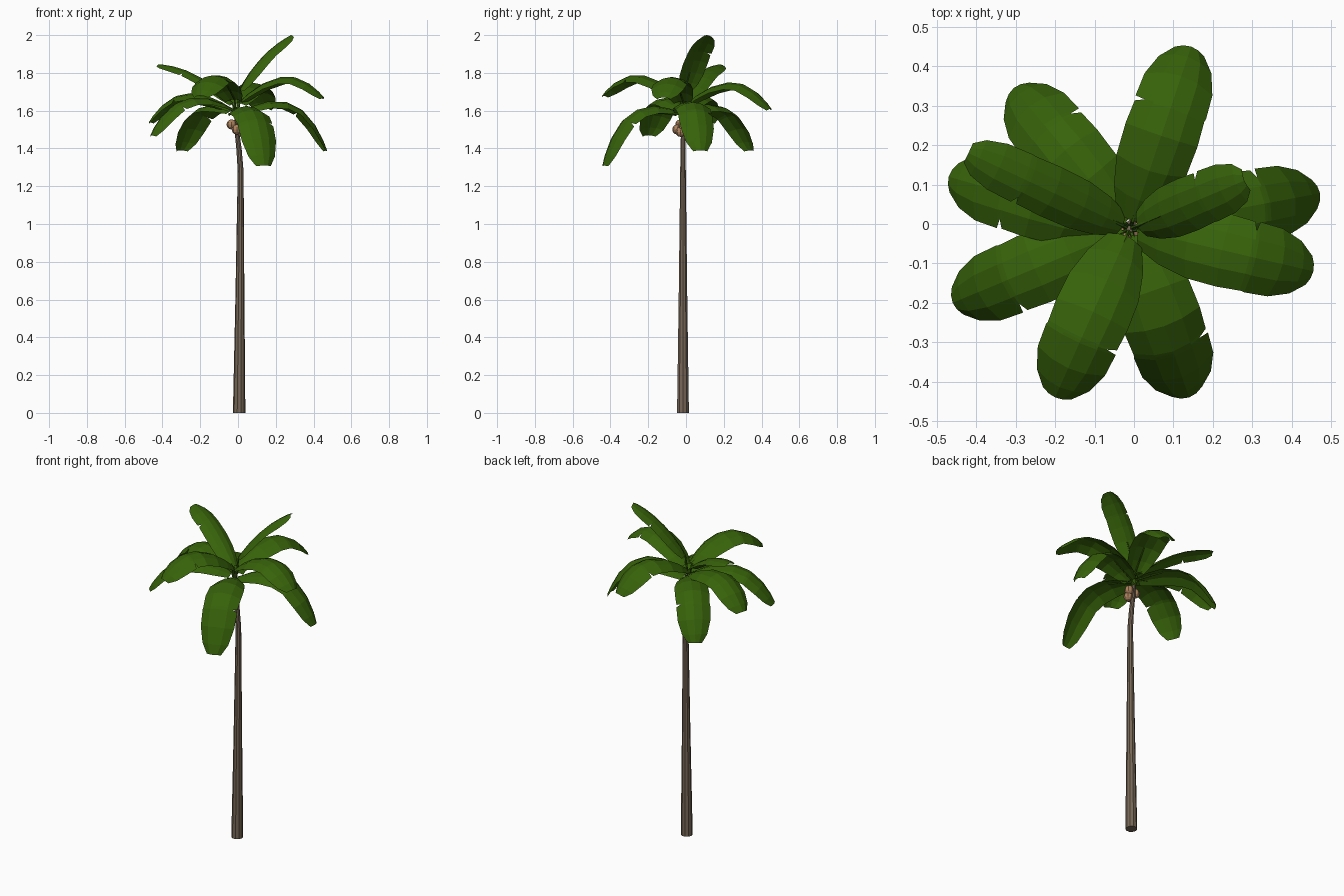
import bpy, bmesh, math
from mathutils import Vector

if "Cube" in bpy.data.objects:
    bpy.data.objects.remove(bpy.data.objects["Cube"])


def material(name, color):
    m = bpy.data.materials.new(name)
    m.diffuse_color = (*color, 1)
    m.use_nodes = True
    m.node_tree.nodes["Principled BSDF"].inputs["Base Color"].default_value = m.diffuse_color
    return m


BARK = material("bark brown", (0.19, 0.14, 0.095))
LEAF = material("leaf green", (0.038, 0.123, 0.003))
NUT = material("coconut tan", (0.42, 0.23, 0.115))


def finish(bm, name, mat):
    me = bpy.data.meshes.new(name)
    bm.to_mesh(me)
    bm.free()
    me.materials.append(mat)
    ob = bpy.data.objects.new(name, me)
    bpy.context.collection.objects.link(ob)
    return ob


def tube(bm, path, sides):
    """Loft rings along path; path holds (centre, radius)."""
    rings = []
    for i, (c, r) in enumerate(path):
        t = path[min(i + 1, len(path) - 1)][0] - path[max(i - 1, 0)][0]
        q = Vector((0, 0, 1)).rotation_difference(t.normalized())
        if i == 0 and c.z < 0.01:
            q.identity()
        rings.append([bm.verts.new(c + q @ Vector((r * math.cos(a), r * math.sin(a), 0)))
                      for a in (2 * math.pi * k / sides for k in range(sides))])
    for a, b in zip(rings, rings[1:]):
        for k in range(sides):
            n = (k + 1) % sides
            bm.faces.new((a[k], a[n], b[n], b[k]))
    bm.faces.new(rings[0][::-1])
    bm.faces.new(rings[-1])


# Trunk: tapered, with a slight bend near the top
bm = bmesh.new()
trunk = [(0.006, -0.016, 0, 0.033), (0.010, -0.016, 0.6, 0.024), (0.014, -0.016, 1.28, 0.0155),
         (0.005, -0.016, 1.40, 0.014), (-0.007, -0.015, 1.50, 0.012), (-0.010, -0.012, 1.60, 0.009)]
tube(bm, [(Vector(p[:3]), p[3]) for p in trunk], 10)
finish(bm, "trunk", BARK)

# Coconuts clustered under the crown
bm = bmesh.new()
for c in [(-0.034, -0.030, 1.527), (-0.006, -0.046, 1.500), (0.018, -0.028, 1.488), (0.022, -0.016, 1.522)]:
    s = bmesh.ops.create_uvsphere(bm, u_segments=8, v_segments=6, radius=0.027)
    bmesh.ops.translate(bm, verts=s["verts"], vec=c)
finish(bm, "coconuts", NUT)

# Leaves: tip x, y, z, blade start z, middle z, middle position, width, torn side
LEAVES = [
    (0.145, 0.45, 1.61, 1.64, 1.75, 0.55, 0.185, 1),
    (-0.305, 0.345, 1.39, 1.60, 1.61, 0.60, 0.185, -1),
    (-0.42, 0.18, 1.845, 1.64, 1.79, 0.50, 0.13, 1),
    (-0.47, 0.12, 1.54, 1.61, 1.69, 0.57, 0.18, 1),
    (-0.46, -0.20, 1.47, 1.61, 1.66, 0.58, 0.18, 1),
    (-0.20, -0.44, 1.68, 1.66, 1.79, 0.53, 0.19, 1),
    (0.14, -0.44, 1.31, 1.59, 1.59, 0.62, 0.195, 1),
    (0.455, -0.12, 1.67, 1.65, 1.78, 0.54, 0.18, 1),
    (0.472, 0.078, 1.39, 1.59, 1.635, 0.60, 0.18, 1),
    (0.28, 0.11, 2.0, 1.71, 1.885, 0.46, 0.135, 1),
]
# Blade rows: distance along the blade, relative width
ROWS = [(0, 0.5), (0.10, 0.8), (0.25, 1.0), (0.44, 1.04), (0.60, 1.0), (0.615, 1.0),
        (0.635, 1.02), (0.80, 0.98), (0.93, 0.76), (1.0, 0.42)]
ACROSS = (-1, -0.5, 0, 0.5, 1)
CROWN = Vector((-0.010, -0.012, 1.55))

blades, stalks = bmesh.new(), bmesh.new()
for x, y, z, z0, zm, f, width, torn in LEAVES:
    end = Vector((x, y, z))
    d = Vector((x - CROWN.x, y - CROWN.y, 0)).normalized()
    side = Vector((-d.y, d.x, 0))
    start = CROWN + d * 0.02
    start.z = z0
    mid = start.lerp(end, f)
    mid.z = zm
    ctrl = 2 * mid - (start + end) / 2
    rows = []
    for t, w in ROWS:
        p = start * (1 - t) ** 2 + ctrl * 2 * t * (1 - t) + end * t * t
        tan = ((ctrl - start) * (1 - t) + (end - ctrl) * t).normalized()
        normal = tan.cross(side)
        row = []
        for v in ACROSS:
            # pull one edge inwards to make the tear
            u = v * 0.75 if t == 0.615 and v == torn else v
            row.append(blades.verts.new(p + side * (u * w * width / 2)
                                        - normal * (0.2 * width * w * u * u)))
        rows.append(row)
    for a, b in zip(rows, rows[1:]):
        for k in range(len(ACROSS) - 1):
            blades.faces.new((a[k], b[k], b[k + 1], a[k + 1]))
    # Stalk from trunk top to the blade
    tube(stalks, [(CROWN, 0.007), (start - Vector((0, 0, 0.003)), 0.005),
                  (rows[2][2].co - Vector((0, 0, 0.004)), 0.003)], 5)
finish(blades, "leaf_blades", LEAF)
finish(stalks, "leaf_stalks", LEAF)
